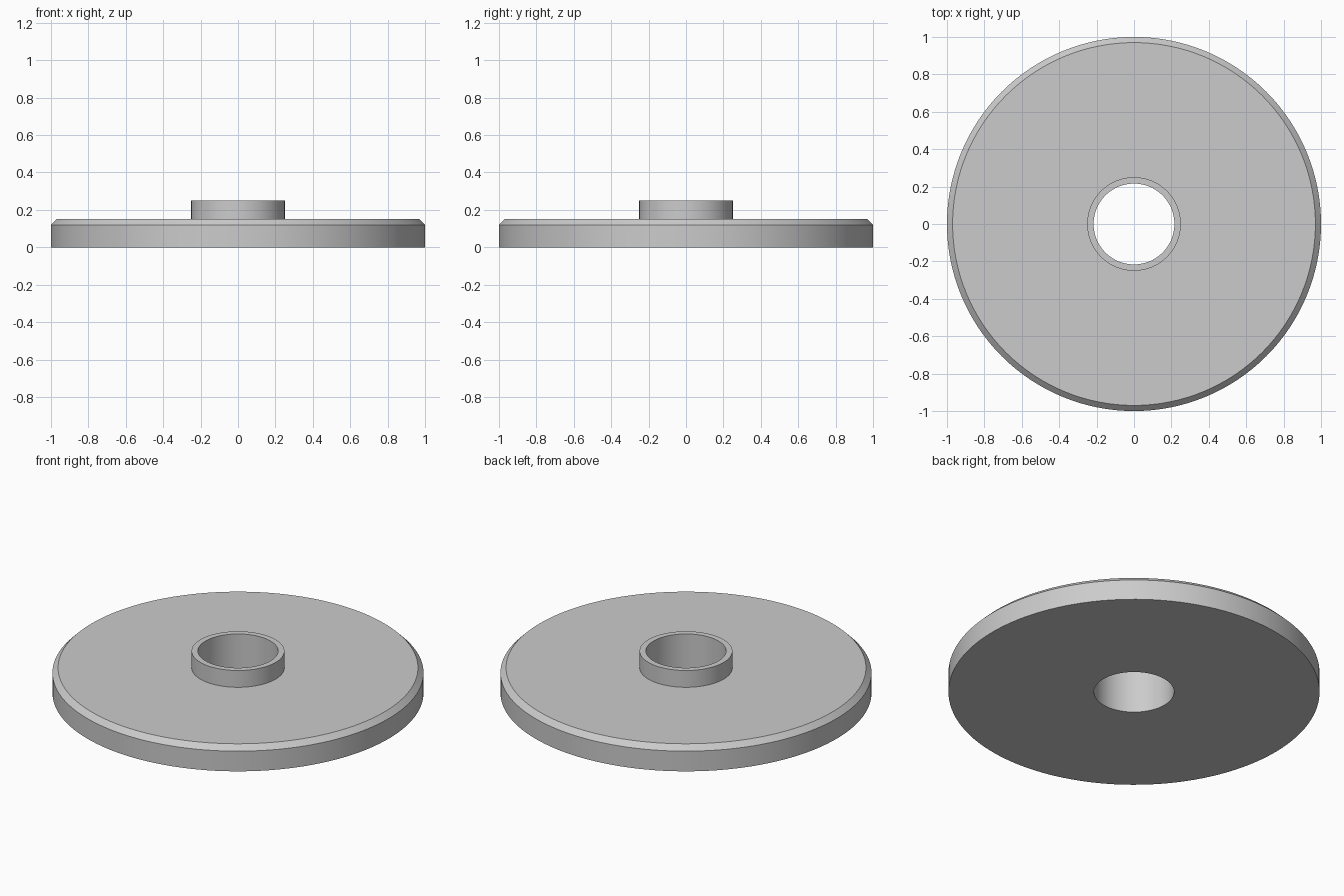
import bpy, bmesh, math

if "Cube" in bpy.data.objects:
    bpy.data.objects.remove(bpy.data.objects["Cube"])

SEGMENTS = 128

# Closed cross-section (radius, height): bore, base, chamfered rim, top face, raised collar
PROFILE = [
    (0.216, 0.0), (1.0, 0.0), (1.0, 0.12), (0.97, 0.15),
    (0.25, 0.15), (0.25, 0.25), (0.216, 0.25),
]


def lathe(name, profile, segments):
    """Revolve a closed profile around the z axis."""
    bm = bmesh.new()
    rings = []
    for i in range(segments):
        a = 2 * math.pi * i / segments
        rings.append([bm.verts.new((r * math.cos(a), r * math.sin(a), z)) for r, z in profile])
    n = len(profile)
    for i in range(segments):
        a, b = rings[i], rings[(i + 1) % segments]
        for j in range(n):
            k = (j + 1) % n
            bm.faces.new((a[j], b[j], b[k], a[k]))
    bmesh.ops.recalc_face_normals(bm, faces=bm.faces)
    mesh = bpy.data.meshes.new(name)
    bm.to_mesh(mesh)
    bm.free()
    obj = bpy.data.objects.new(name, mesh)
    bpy.context.collection.objects.link(obj)
    return obj


# Flanged disc with a collar around the through hole
disc = lathe("collared_disc", PROFILE, SEGMENTS)
bpy.context.view_layer.objects.active = disc
disc.select_set(True)
bpy.ops.object.shade_smooth_by_angle(angle=math.radians(30))
